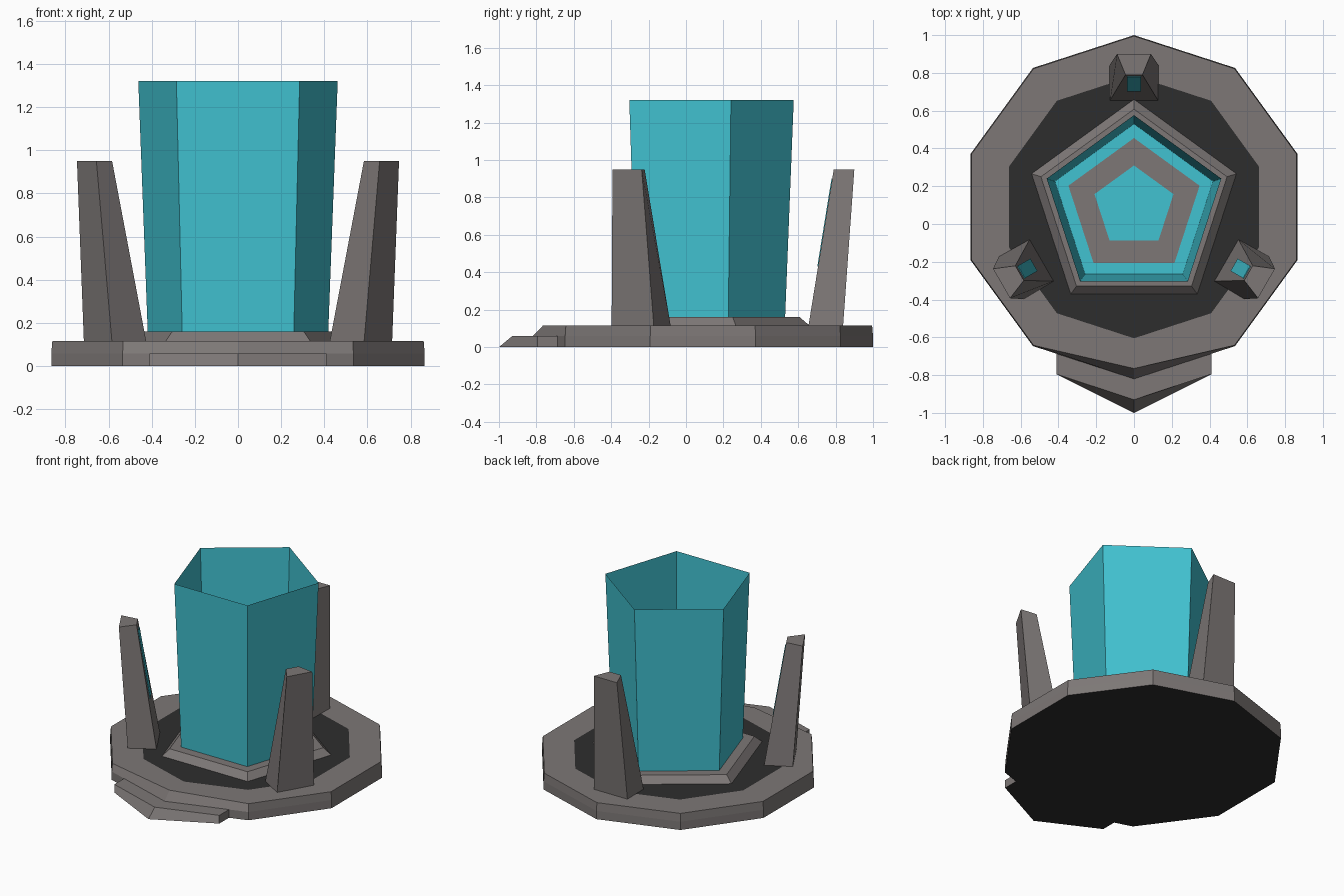
import bpy, math
from mathutils import Vector

if "Cube" in bpy.data.objects:
    bpy.data.objects.remove(bpy.data.objects["Cube"])

CY = 0.09  # y of the common centre of dais, cup and pillars


def material(name, rgb):
    m = bpy.data.materials.new(name)
    m.diffuse_color = (*rgb, 1)
    m.use_nodes = True
    m.node_tree.nodes["Principled BSDF"].inputs["Base Color"].default_value = m.diffuse_color
    return m


GREY = material("warm grey stone", (0.205, 0.186, 0.182))
DARK = material("charcoal", (0.027, 0.027, 0.027))
CYAN = material("cyan", (0.053, 0.54, 0.64))
MATS = [GREY, DARK, CYAN]


def ngon(n, r, z):
    """Regular polygon with one corner pointing to +y."""
    return [Vector((r * math.sin(2 * math.pi * i / n),
                    CY + r * math.cos(2 * math.pi * i / n), z)) for i in range(n)]


def loft(name, rings, bands, bottom=None, top=None):
    """Join equal rings, bottom to top; bands holds one colour index per strip."""
    n = len(rings[0])
    verts = [v for ring in rings for v in ring]
    faces, cols = [], []
    for k, col in enumerate(bands):
        for i in range(n):
            j = (i + 1) % n
            faces.append((k * n + i, k * n + n + i, k * n + n + j, k * n + j))
            cols.append(col)
    if bottom is not None:
        faces.append(tuple(range(n)))
        cols.append(bottom)
    if top is not None:
        s = (len(rings) - 1) * n
        faces.append(tuple(s + i for i in reversed(range(n))))
        cols.append(top)
    me = bpy.data.meshes.new(name)
    me.from_pydata(verts, [], faces)
    for m in MATS:
        me.materials.append(m)
    for p, c in zip(me.polygons, cols):
        p.material_index = c
    ob = bpy.data.objects.new(name, me)
    bpy.context.collection.objects.link(ob)
    return ob


# Ten-sided dais; its front corner is chamfered back above the step
rings = [ngon(10, 0.91, 0), ngon(10, 0.91, 0.058),
         ngon(10, 0.905, 0.115), ngon(10, 0.695, 0.115)]
rings[2][5].y = -0.765
loft("dais", rings, [0, 0, 0], bottom=1, top=1)

# Pointed front step, with a sloping nose
def step_ring(tip, z):
    return [Vector(p + (z,)) for p in
            [(-0.41, -0.66), (0.41, -0.66), (0.41, -0.795), (0, tip), (-0.41, -0.795)]]

loft("front_step", [step_ring(-1.0, 0), step_ring(-0.93, 0.058)], [0], bottom=1, top=0)

# Pentagonal plinth, with cyan and grey inlaid rings on the cup floor
loft("plinth", [ngon(5, 0.57, 0.115), ngon(5, 0.518, 0.16), ngon(5, 0.44, 0.16),
                ngon(5, 0.365, 0.16), ngon(5, 0.22, 0.16)], [0, 0, 2, 0], top=2)

# Open flared cup
loft("cup", [ngon(5, 0.44, 0.16), ngon(5, 0.486, 1.32)], [2])


# Three tapering pillars, each with a cyan panel on its inner face
def section(angle, r_in, s_in, r_out, s_out, z):
    d = Vector((math.cos(angle), math.sin(angle), 0))
    t = Vector((-d.y, d.x, 0))
    c = Vector((0, CY, z))
    return [c + d * r + t * s for r, s in
            [(r_in, -s_in), (r_in, s_in), (r_out, s_out), (r_out, -s_out)]]


def inner_r(z):
    return 0.565 + (z - 0.115) / 0.835 * 0.135


for name, deg in (("back", 90), ("left", 210), ("right", 330)):
    a = math.radians(deg)
    loft(name + "_pillar", [section(a, 0.565, 0.127, 0.75, 0.13, 0.115),
                            section(a, 0.70, 0.045, 0.81, 0.09, 0.95)],
         [0], bottom=0, top=0)
    panel = [section(a, inner_r(z) - 0.004, 0.038, inner_r(z) + 0.004, 0.038, z)
             for z in (0.43, 0.90)]
    loft(name + "_pillar_panel", panel, [2], bottom=2, top=2)
